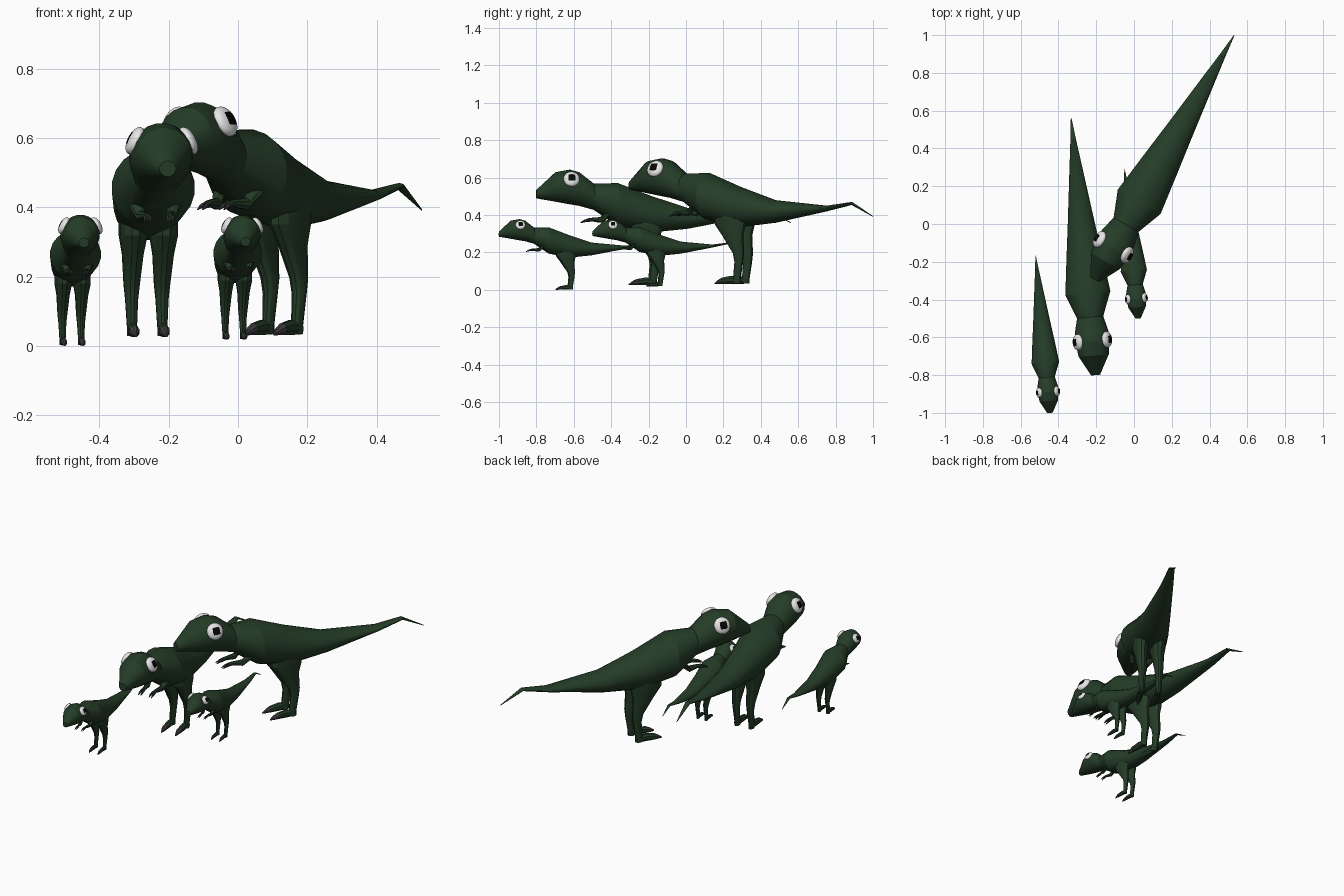
import bpy, bmesh, math
from mathutils import Vector, Matrix

if "Cube" in bpy.data.objects:
    bpy.data.objects.remove(bpy.data.objects["Cube"])


def material(name, rgb):
    m = bpy.data.materials.new(name)
    m.diffuse_color = (*rgb, 1)
    m.use_nodes = True
    m.node_tree.nodes["Principled BSDF"].inputs["Base Color"].default_value = m.diffuse_color
    return m


GREEN = material("dark green skin", (0.018, 0.045, 0.020))
WHITE = material("eye white", (0.80, 0.80, 0.80))
BLACK = material("pupil black", (0.002, 0.002, 0.002))
CLAW = material("claw grey", (0.055, 0.048, 0.055))


def finish(bm, name, mats, angle=24):
    bmesh.ops.recalc_face_normals(bm, faces=bm.faces)
    me = bpy.data.meshes.new(name)
    bm.to_mesh(me)
    bm.free()
    for m in mats:
        me.materials.append(m)
    for p in me.polygons:
        p.use_smooth = True
    me.set_sharp_from_angle(angle=math.radians(angle))
    return me


def loft(bm, rings, plane, sides):
    """Skin ellipses (x, y, z, ru, rv) lying in the 'xz' or 'xy' plane."""
    v = Vector((0, 0, 1)) if plane == "xz" else Vector((0, 1, 0))
    loops = []
    for x, y, z, ru, rv in rings:
        loop = []
        for i in range(sides):
            a = 2 * math.pi * (i + 0.5) / sides
            p = Vector((x, y, z)) + Vector((1, 0, 0)) * ru * math.cos(a) + v * rv * math.sin(a)
            loop.append(bm.verts.new(p))
        loops.append(loop)
    faces = []
    for a, b in zip(loops, loops[1:]):
        for i in range(sides):
            j = (i + 1) % sides
            faces.append(bm.faces.new((a[i], a[j], b[j], b[i])))
    faces += [bm.faces.new(loops[0]), bm.faces.new(loops[-1])]
    return faces


# body: nose at y = 0, tail towards +y; y, centre height, half width, half height
BODY = [
    (0.000, 0.530, 0.026, 0.025),
    (0.113, 0.572, 0.088, 0.087),
    (0.195, 0.572, 0.100, 0.102),
    (0.250, 0.560, 0.098, 0.099),
    (0.335, 0.515, 0.077, 0.077),
    (0.475, 0.470, 0.132, 0.126),
    (0.670, 0.413, 0.107, 0.108),
    (0.886, 0.389, 0.078, 0.061),
    (1.206, 0.405, 0.037, 0.015),
    (1.360, 0.432, 0.017, 0.008),
    (1.490, 0.363, 0.002, 0.002),
]


def body_mesh():
    bm = bmesh.new()
    loft(bm, [(0, y, z, a, b) for y, z, a, b in BODY], "xz", 20)
    return finish(bm, "body", [GREEN])


def leg_mesh(side):
    bm = bmesh.new()
    x = side * 0.048
    # thigh, shin and upright foot bone
    loft(bm, [(x, 0.640, 0.385, 0.045, 0.095),
              (x, 0.640, 0.320, 0.045, 0.092),
              (x, 0.655, 0.260, 0.034, 0.062),
              (x, 0.690, 0.165, 0.026, 0.032),
              (x, 0.692, 0.120, 0.021, 0.025),
              (x, 0.680, 0.030, 0.016, 0.022),
              (x, 0.680, 0.004, 0.016, 0.022)], "xy", 12)
    # foot and its claw
    loft(bm, [(x, 0.695, 0.020, 0.014, 0.018),
              (x, 0.640, 0.023, 0.017, 0.023),
              (x, 0.590, 0.018, 0.016, 0.018)], "xz", 8)
    for f in loft(bm, [(x, 0.590, 0.018, 0.016, 0.018),
                       (x, 0.570, 0.013, 0.012, 0.013),
                       (x, 0.545, 0.004, 0.003, 0.004)], "xz", 8):
        f.material_index = 1
    return finish(bm, "leg", [GREEN, CLAW])


def arm_mesh(side):
    bm = bmesh.new()
    # upper arm and forearm
    loft(bm, [(side * 0.060, 0.420, 0.420, 0.024, 0.024),
              (side * 0.048, 0.380, 0.380, 0.016, 0.018),
              (side * 0.038, 0.325, 0.382, 0.011, 0.011),
              (side * 0.036, 0.300, 0.378, 0.013, 0.011)], "xz", 8)
    # two clawed fingers
    for d in (-0.008, 0.008):
        x = side * 0.036 + d
        loft(bm, [(x, 0.302, 0.378, 0.006, 0.008),
                  (x, 0.283, 0.374, 0.006, 0.007)], "xz", 6)
        for f in loft(bm, [(x, 0.283, 0.374, 0.006, 0.007),
                           (x, 0.262, 0.364, 0.002, 0.002)], "xz", 6):
            f.material_index = 1
    return finish(bm, "arm", [GREEN, CLAW])


def eye_mesh(side):
    bm = bmesh.new()
    # rounded cube flattened into a lens; central outer faces form the square pupil
    bmesh.ops.create_cube(bm, size=2)
    bmesh.ops.subdivide_edges(bm, edges=bm.edges[:], cuts=7, use_grid_fill=True)
    for f in bm.faces:
        c = f.calc_center_median()
        if c.x * side > 0.99 and abs(c.y) < 0.5 and abs(c.z) < 0.5:
            f.material_index = 1
    for v in bm.verts:
        v.co.normalize()
    tilt = Matrix.Rotation(-side * math.radians(27), 4, "Y")
    place = Matrix.Translation((side * 0.084, 0.198, 0.618))
    bm.transform(place @ tilt @ Matrix.Diagonal((0.024, 0.047, 0.047, 1)))
    return finish(bm, "eye", [WHITE, BLACK], 40)


PARTS = {"body": body_mesh()}
for label, s in (("left", 1), ("right", -1)):
    PARTS[label + "_leg"] = leg_mesh(s)
    PARTS[label + "_arm"] = arm_mesh(s)
    PARTS[label + "_eye"] = eye_mesh(s)

# the family: name, nose position, ground height, turn, scale
FAMILY = [
    ("large_adult", -0.208, -0.295, 0.030, -29.7, 1.000),
    ("small_adult", -0.203, -0.800, 0.025, 5.45, 0.918),
    ("large_baby", -0.445, -1.000, 0.000, 5.2, 0.562),
    ("small_baby", 0.022, -0.500, 0.018, 5.2, 0.534),
]
for name, x, y, z, turn, size in FAMILY:
    for part, mesh in PARTS.items():
        ob = bpy.data.objects.new(name + "_" + part, mesh)
        ob.location = (x, y, z)
        ob.rotation_euler = (0, 0, math.radians(turn))
        ob.scale = (size,) * 3
        bpy.context.collection.objects.link(ob)
